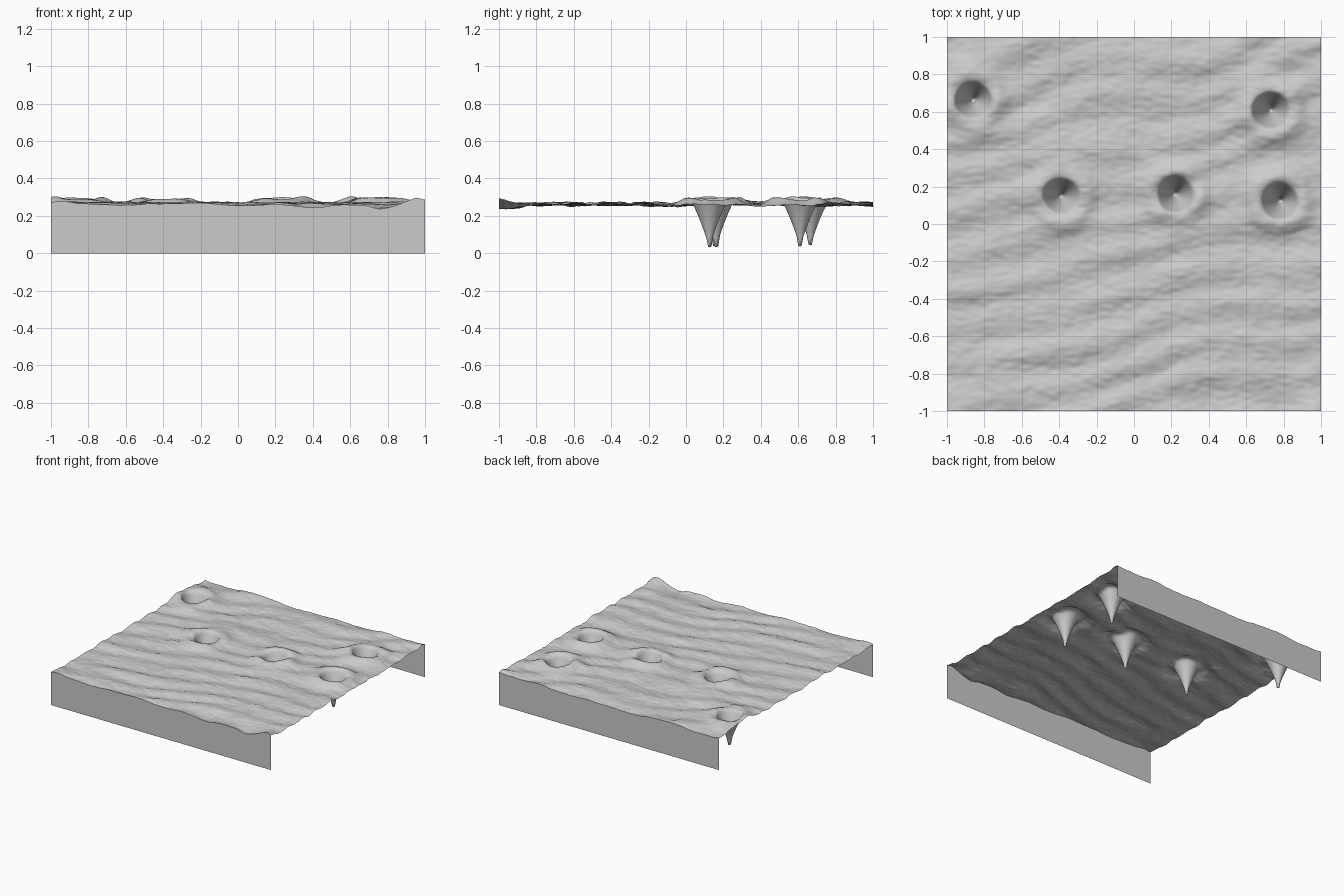
import bpy, bmesh, math
from mathutils import noise, Vector

if "Cube" in bpy.data.objects:
    bpy.data.objects.remove(bpy.data.objects["Cube"])

N = 220            # grid cells per side
BASE = 0.262       # mean ground height
# pit centres (x, y) and tip heights
PITS = [(-0.86, 0.665, 0.04), (0.73, 0.61, 0.035), (-0.39, 0.15, 0.035),
        (0.22, 0.16, 0.03), (0.78, 0.125, 0.03)]
# front edge dips and rises: (x, width, height)
EDGE = [(0.4, 0.1, -0.018), (0.77, 0.1, -0.024), (0.95, 0.06, 0.02), (-0.95, 0.1, 0.01)]


def bell(d, w):
    return math.exp(-(d / w) ** 2)


def ground(x, y):
    # long ripples running mostly along x, plus fine roughness
    bend = noise.noise(Vector((x * 1.3, y * 1.3, 4.2)))
    z = 0.006 * math.sin(2 * math.pi * (y - 0.25 * x + 0.18 * bend) / 0.21)
    z += 0.014 * noise.noise(Vector((x * 2.4 - y, y * 4.5, 1.7)))
    z += 0.006 * noise.noise(Vector((x * 7, y * 12, 8.1)))
    z += 0.004 * noise.noise(Vector((x * 18, y * 40, 3.3)))
    z += 0.010 * bell(y + 1, 0.12) * sum(h / 0.010 * bell(x - c, w) for c, w, h in EDGE)
    z += BASE
    for cx, cy, tip in PITS:
        r = math.hypot(x - cx, y - cy)
        z += 0.030 * bell(r - 0.13, 0.06)               # raised rim
        if r < 0.11:                                     # deep funnel
            t = r / 0.11
            pit = tip + (0.29 - tip) * (1 - (1 - t) ** 1.35) if t > 0.12 else tip + 0.6 * r
            k = min(1, max(0, (t - 0.75) / 0.25))
            k = k * k * (3 - 2 * k)
            z = pit * (1 - k) + z * k
    return z


def make_object(name, bm):
    me = bpy.data.meshes.new(name)
    bm.to_mesh(me)
    bm.free()
    ob = bpy.data.objects.new(name, me)
    bpy.context.collection.objects.link(ob)
    return ob


# cratered ground sheet
bm = bmesh.new()
bmesh.ops.create_grid(bm, x_segments=N, y_segments=N, size=1)
for v in bm.verts:
    v.co.z = ground(v.co.x, v.co.y)
for f in bm.faces:
    f.smooth = True
make_object("cratered_ground", bm)

# front and back skirts, sides and underside stay open
for name, y in (("front_skirt", -1), ("back_skirt", 1)):
    bm = bmesh.new()
    pairs = []
    for i in range(N + 1):
        x = -y * (2 * i / N - 1) * -1
        pairs.append((bm.verts.new((-x, y, 0)), bm.verts.new((-x, y, ground(-x, y)))))
    for (a, b), (c, d) in zip(pairs, pairs[1:]):
        bm.faces.new((a, c, d, b))
    bmesh.ops.recalc_face_normals(bm, faces=bm.faces)
    if bm.faces[:][0].normal.y * y < 0:
        bmesh.ops.reverse_faces(bm, faces=bm.faces[:])
    make_object(name, bm)
